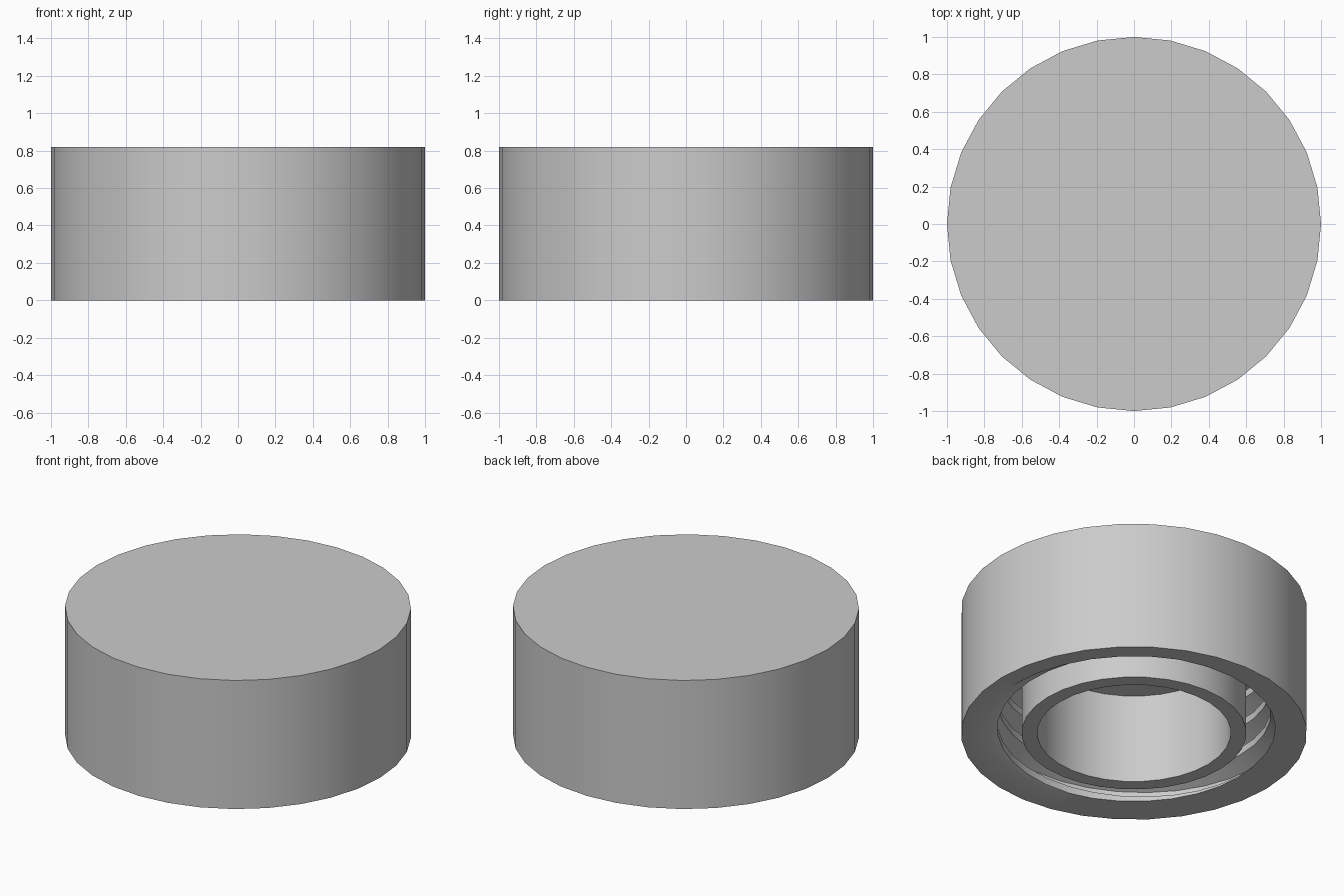
import bpy
import bmesh
from math import cos, sin, pi, radians

SIDES = 32
HEIGHT, CEILING = 0.82, 0.57
PITCH = 0.18

cube = bpy.data.objects.get("Cube")
if cube:
    bpy.data.objects.remove(cube, do_unlink=True)

grey = bpy.data.materials.new("light grey plastic")
grey.use_nodes = True
colour = (0.6, 0.6, 0.6, 1)
grey.diffuse_color = colour
grey.node_tree.nodes["Principled BSDF"].inputs["Base Color"].default_value = colour


def ring(bm, radius, z):
    """Closed circle of vertices and its edges."""
    angles = [2 * pi * i / SIDES for i in range(SIDES)]
    verts = [bm.verts.new((radius * cos(a), radius * sin(a), z)) for a in angles]
    edges = [bm.edges.new((verts[i - 1], verts[i])) for i in range(SIDES)]
    return verts, edges


def wall(bm, lower, upper):
    """Quads between two circles."""
    for i in range(SIDES):
        bm.faces.new((lower[i - 1], lower[i], upper[i], upper[i - 1]))


def finish(bm, name):
    mesh = bpy.data.meshes.new(name)
    bmesh.ops.recalc_face_normals(bm, faces=bm.faces[:])
    bm.to_mesh(mesh)
    bm.free()
    obj = bpy.data.objects.new(name, mesh)
    bpy.context.collection.objects.link(obj)
    mesh.materials.append(grey)
    bpy.ops.object.select_all(action="DESELECT")
    obj.select_set(True)
    bpy.context.view_layer.objects.active = obj
    bpy.ops.object.shade_smooth_by_angle(angle=radians(30))


# Cap shell: internal thread, swept as one pitch of its profile (radius, height)
bm = bmesh.new()
profile = [(0.79, 0), (0.79, 0.045), (0.89, 0.095), (0.89, 0.13), (0.79, PITCH)]
previous = None
for step in range(-3 * SIDES, 5 * SIDES):
    a = 2 * pi * step / SIDES
    lift = 0.03 + PITCH * (a - radians(315)) / (2 * pi)
    column = [bm.verts.new((r * cos(a), r * sin(a), z + lift)) for r, z in profile]
    if previous:
        for j in range(len(profile) - 1):
            bm.faces.new((previous[j], column[j], column[j + 1], previous[j + 1]))
    previous = column
bmesh.ops.remove_doubles(bm, verts=bm.verts[:], dist=0.0005)

# Trim the thread flat at the rim and at the ceiling
for z, up in ((0, -1), (CEILING, 1)):
    bmesh.ops.bisect_plane(bm, geom=bm.verts[:] + bm.edges[:] + bm.faces[:], dist=0.0001,
                           plane_co=(0, 0, z), plane_no=(0, 0, up), clear_outer=True)
open_edges = [e for e in bm.edges if e.is_boundary]
rim_hole = [e for e in open_edges if all(abs(v.co.z) < 0.001 for v in e.verts)]
ceiling_edge = [e for e in open_edges if all(abs(v.co.z - CEILING) < 0.001 for v in e.verts)]

# Outer wall, flat top, rim and ceiling
bottom, bottom_edges = ring(bm, 1, 0)
top, _ = ring(bm, 1, HEIGHT)
wall(bm, bottom, top)
bm.faces.new(top)
bmesh.ops.triangle_fill(bm, edges=rim_hole + bottom_edges, use_beauty=True, normal=(0, 0, -1))
bmesh.ops.triangle_fill(bm, edges=ceiling_edge, use_beauty=True, normal=(0, 0, -1))
finish(bm, "cap_shell")

# Sealing sleeve hanging from the ceiling
bm = bmesh.new()
loops = [ring(bm, r, z)[0] for r, z in
         ((0.65, CEILING), (0.65, 0), (0.56, 0), (0.56, CEILING))]
for k in range(len(loops)):
    wall(bm, loops[k - 1], loops[k])
finish(bm, "sealing_sleeve")
